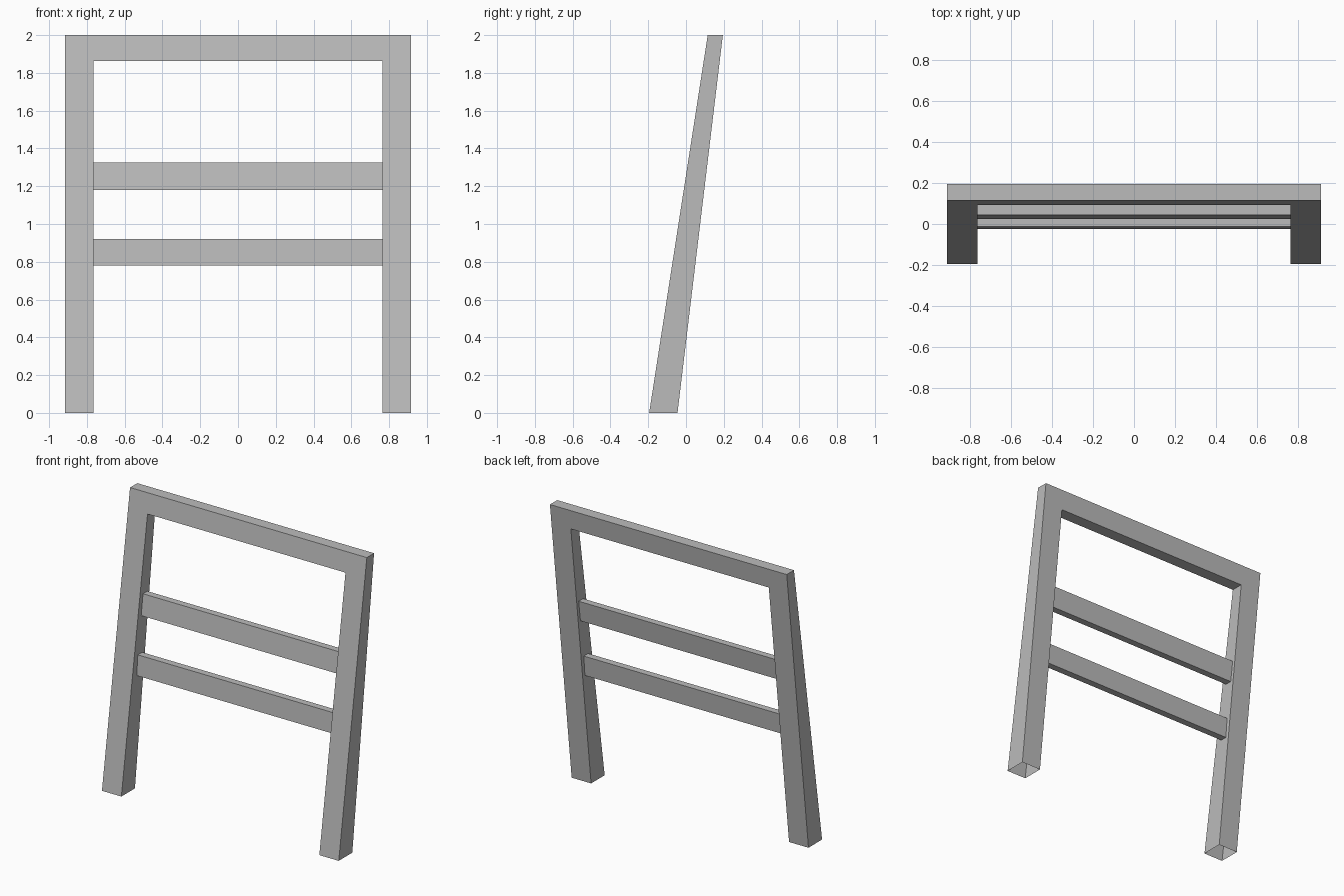
import bpy
import bmesh

cube = bpy.data.objects.get("Cube")
if cube:
    bpy.data.objects.remove(cube, do_unlink=True)

GREY = (0.5, 0.5, 0.5, 1.0)
mat = bpy.data.materials.new("plain grey")
mat.use_nodes = True
mat.diffuse_color = GREY
mat.node_tree.nodes["Principled BSDF"].inputs["Base Color"].default_value = GREY

OUTER, INNER = 0.915, 0.765
HEIGHT, BEAM_BOTTOM = 2.0, 1.863


def front_y(z):
    return -0.195 + 0.155 * z


def back_y(z):
    return -0.045 + 0.12 * z


def finish(name, bm):
    bmesh.ops.recalc_face_normals(bm, faces=bm.faces)
    mesh = bpy.data.meshes.new(name)
    bm.to_mesh(mesh)
    bm.free()
    mesh.materials.append(mat)
    obj = bpy.data.objects.new(name, mesh)
    bpy.context.collection.objects.link(obj)


# Leaning frame: two tapering legs joined by a top beam, feet left open
bm = bmesh.new()
outer = [(-OUTER, 0), (-OUTER, HEIGHT), (OUTER, HEIGHT), (OUTER, 0)]
inner = [(-INNER, 0), (-INNER, BEAM_BOTTOM), (INNER, BEAM_BOTTOM), (INNER, 0)]


def ring(points, depth):
    return [bm.verts.new((x, depth(z), z)) for x, z in points]


of, ob = ring(outer, front_y), ring(outer, back_y)
nf, nb = ring(inner, front_y), ring(inner, back_y)
for i in range(3):
    for a, b in ((of, nf), (ob, nb), (of, ob), (nf, nb)):
        bm.faces.new((a[i], a[i + 1], b[i + 1], b[i]))
finish("frame", bm)


# Cross slats, leaning with the frame
def slat(name, low, high, front, back, lean):
    bm = bmesh.new()
    profile = [(front - lean, low), (back - lean, low), (back, high), (front, high)]
    ends = [[bm.verts.new((x, y, z)) for y, z in profile] for x in (-INNER, INNER)]
    for i in range(4):
        j = (i + 1) % 4
        bm.faces.new((ends[0][i], ends[0][j], ends[1][j], ends[1][i]))
    for end in ends:
        bm.faces.new(end)
    finish(name, bm)


slat("upper_slat", 1.18, 1.325, 0.044, 0.092, 0.02)
slat("lower_slat", 0.78, 0.92, -0.013, 0.035, 0.012)
